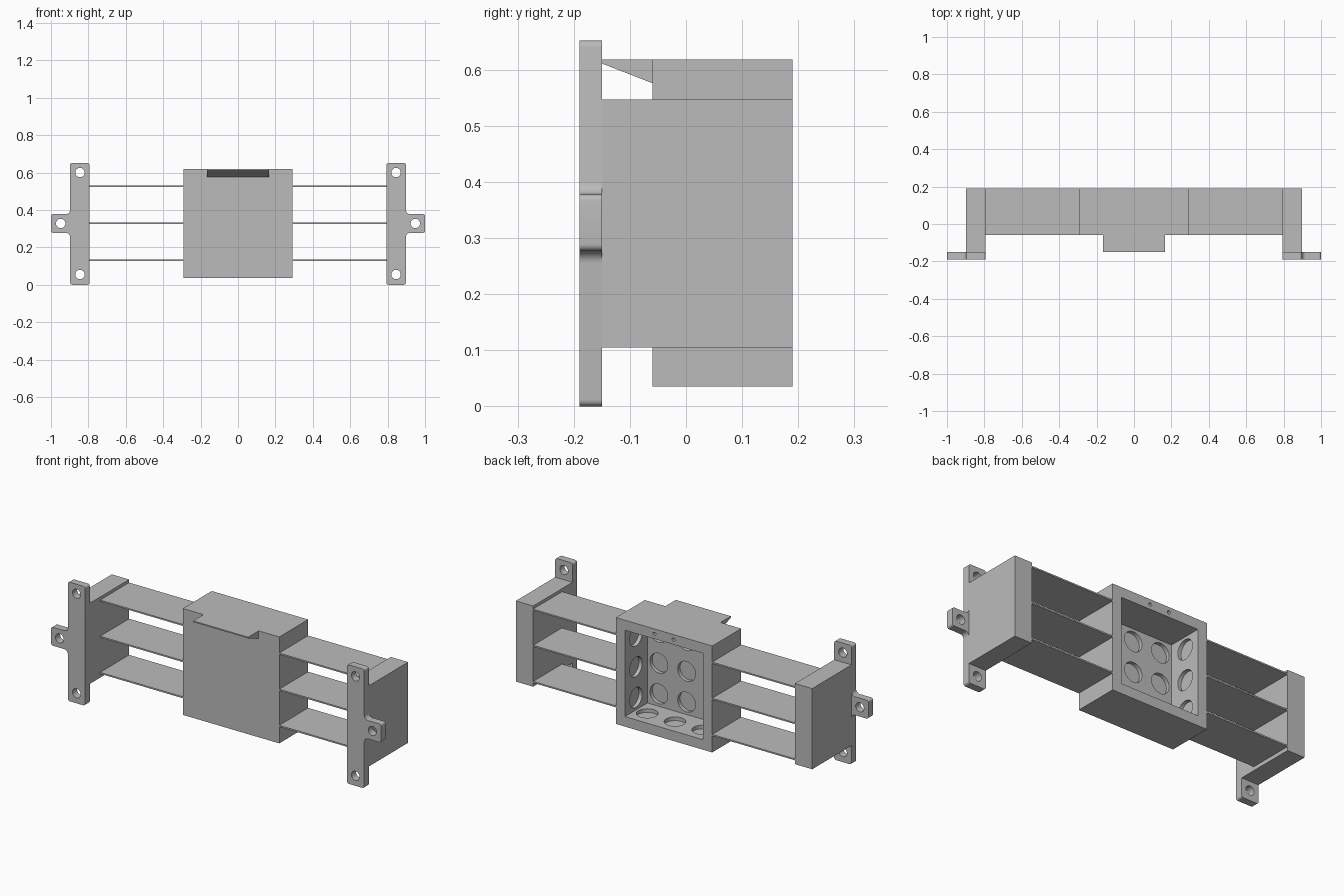
import bpy, bmesh, math
from mathutils import Vector, Matrix

if "Cube" in bpy.data.objects:
    bpy.data.objects.remove(bpy.data.objects["Cube"])

grey = bpy.data.materials.new("matte grey")
grey.use_nodes = True
COLOR = (0.5, 0.5, 0.5, 1)
grey.diffuse_color = COLOR
grey.node_tree.nodes["Principled BSDF"].inputs["Base Color"].default_value = COLOR


def make(name, bm):
    bmesh.ops.recalc_face_normals(bm, faces=bm.faces[:])
    mesh = bpy.data.meshes.new(name)
    bm.to_mesh(mesh)
    bm.free()
    mesh.materials.append(grey)
    obj = bpy.data.objects.new(name, mesh)
    bpy.context.collection.objects.link(obj)
    return obj


def block(name, lo, hi):
    bm = bmesh.new()
    lo, hi = Vector(lo), Vector(hi)
    size = Matrix.Diagonal((*(hi - lo), 1))
    bmesh.ops.create_cube(bm, size=1, matrix=Matrix.Translation((lo + hi) / 2) @ size)
    return make(name, bm)


def prism(name, points, axis, start, end):
    """Extrude a closed outline of 3D points along an axis vector."""
    bm = bmesh.new()
    axis = Vector(axis)
    face = bm.faces.new([bm.verts.new(Vector(p) + axis * start) for p in points])
    out = bmesh.ops.extrude_face_region(bm, geom=[face])["geom"]
    moved = [v for v in out if isinstance(v, bmesh.types.BMVert)]
    bmesh.ops.translate(bm, verts=moved, vec=axis * (end - start))
    return make(name, bm)


def rod(center, axis, radius, length):
    bm = bmesh.new()
    turn = Vector((0, 0, 1)).rotation_difference(Vector(axis)).to_matrix().to_4x4()
    bmesh.ops.create_cone(bm, cap_ends=True, segments=32, radius1=radius, radius2=radius,
                          depth=length, matrix=Matrix.Translation(center) @ turn)
    return make("cutter", bm)


def cut(obj, cutters):
    """Subtract each cutter, bake the result and discard the cutters."""
    for c in cutters:
        c.hide_render = True
        mod = obj.modifiers.new("cut", "BOOLEAN")
        mod.operation, mod.solver, mod.object = "DIFFERENCE", "EXACT", c
    bpy.context.view_layer.update()
    baked = bpy.data.meshes.new_from_object(
        obj.evaluated_get(bpy.context.evaluated_depsgraph_get()))
    obj.modifiers.clear()
    obj.data = baked
    for c in cutters:
        bpy.data.objects.remove(c)


def smooth(obj):
    bpy.ops.object.select_all(action="DESELECT")
    obj.select_set(True)
    bpy.context.view_layer.objects.active = obj
    bpy.ops.object.shade_smooth_by_angle(angle=math.radians(35))


def rounded(corners, steps=6):
    """Round right-angled (x, z, radius) corners, both convex and concave."""
    points = []
    for i, (x, z, r) in enumerate(corners):
        p = Vector((x, 0, z))
        a, b = corners[i - 1], corners[(i + 1) % len(corners)]
        u = (Vector((a[0], 0, a[1])) - p).normalized() * r
        v = (Vector((b[0], 0, b[1])) - p).normalized() * r
        for k in range(steps + 1):
            t = math.pi / 2 * k / steps
            points.append(p + u * (1 - math.sin(t)) + v * (1 - math.cos(t)))
    return points


BACK, FRONT, FLANGE = 0.19, -0.06, -0.15
HALF, BOTTOM, TOP, WALL = 0.292, 0.035, 0.618, 0.055
MID = (BOTTOM + TOP) / 2
INNER, OUTER = 0.793, 0.898

# Central box, open at the back
box = block("central_box", (-HALF, FRONT, BOTTOM), (HALF, BACK, TOP))
cutters = [block("cutter", (WALL - HALF, FRONT + WALL, BOTTOM + WALL),
                 (HALF - WALL, BACK + WALL, TOP - WALL))]
# Round knockout recesses in the front, side and bottom walls
STEP, RADIUS, DEEP = 0.168, 0.054, 0.04
for i in (-1, 0, 1):
    for j in (-1, 0, 1):
        cutters.append(rod((i * STEP, FRONT + WALL, MID + j * STEP), (0, 1, 0), RADIUS, DEEP))
    for s in (-1, 1):
        cutters.append(rod((s * (HALF - WALL), 0.095, MID + i * STEP), (1, 0, 0), RADIUS, DEEP))
    cutters.append(rod((i * STEP, 0.095, BOTTOM + WALL), (0, 0, 1), RADIUS, DEEP))
# Screw holes in the upper rim
for s in (-1, 1):
    cutters.append(rod((s * 0.058, BACK, TOP - 0.028), (0, 1, 0), 0.009, 0.16))
cut(box, cutters)
smooth(box)

# Wedge lip on the front of the box
prism("front_lip", [(0, FRONT, TOP), (0, FLANGE, TOP), (0, FLANGE, TOP - 0.007),
                    (0, FRONT, TOP - 0.042)], (1, 0, 0), -0.167, 0.167)

for side, s in (("left", 1), ("right", -1)):
    # Thin shelves between box and end blocks
    for level, z in (("lower", 0.13), ("middle", 0.328), ("upper", 0.526)):
        xs = sorted((s * HALF, s * INNER))
        block(f"{side}_{level}_shelf", (xs[0], FRONT, z - 0.004), (xs[1], BACK, z + 0.004))
    # End block
    xs = sorted((s * INNER, s * OUTER))
    block(f"{side}_end_block", (xs[0], FLANGE, 0.105), (xs[1], BACK, 0.547))
    # Mounting flange with side ear and screw holes
    r, f = 0.012, 0.022
    outline = rounded([(s * INNER, 0, r), (s * OUTER, 0, r), (s * OUTER, 0.277, f),
                       (s, 0.277, r), (s, 0.378, r), (s * OUTER, 0.378, f),
                       (s * OUTER, 0.652, r), (s * INNER, 0.652, r)])
    flange = prism(f"{side}_mounting_flange", outline, (0, 1, 0), -0.19, FLANGE)
    cut(flange, [rod((s * x, -0.17, z), (0, 1, 0), 0.025, 0.1)
                 for x, z in ((0.845, 0.055), (0.845, 0.6), (0.948, 0.328))])
    smooth(flange)
